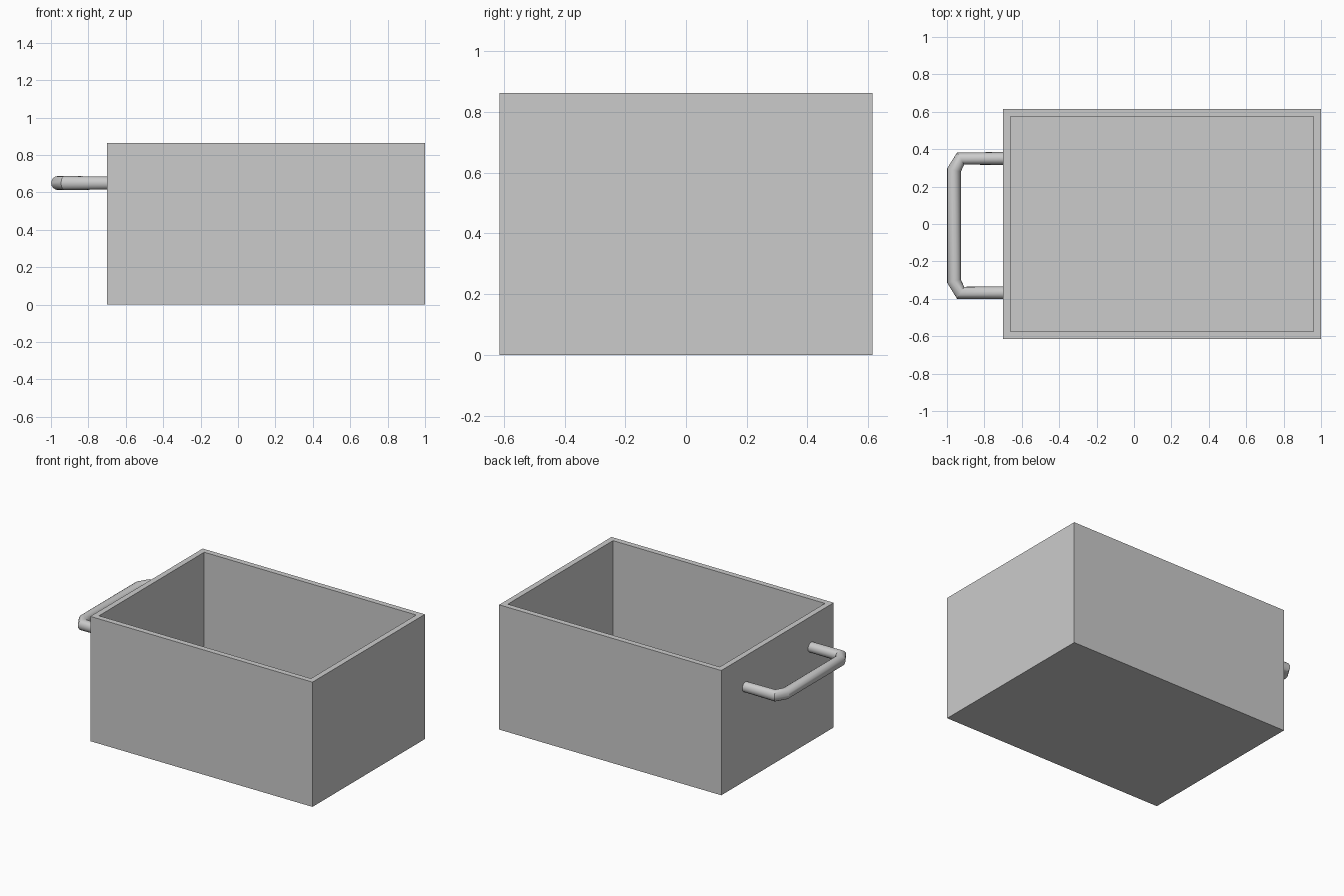
import bpy, bmesh

if "Cube" in bpy.data.objects:
    bpy.data.objects.remove(bpy.data.objects["Cube"])

X0, X1, HALF_Y, HEIGHT, WALL, FLOOR = -0.70, 1.0, 0.614, 0.863, 0.039, 0.01

# Open box: cube with inset top pushed down to leave walls and a thin floor
bm = bmesh.new()
bmesh.ops.create_cube(bm, size=1.0)
bmesh.ops.scale(bm, vec=(X1 - X0, 2 * HALF_Y, HEIGHT), verts=bm.verts)
bmesh.ops.translate(bm, vec=((X0 + X1) / 2, 0, HEIGHT / 2), verts=bm.verts)
top = max(bm.faces, key=lambda f: f.calc_center_median().z)
bmesh.ops.inset_region(bm, faces=[top], thickness=WALL, use_even_offset=True)
ext = bmesh.ops.extrude_discrete_faces(bm, faces=[top])
bmesh.ops.translate(bm, vec=(0, 0, FLOOR - HEIGHT), verts=ext["faces"][0].verts)
bmesh.ops.recalc_face_normals(bm, faces=bm.faces)
mesh = bpy.data.meshes.new("open_box")
bm.to_mesh(mesh)
bm.free()
bpy.context.collection.objects.link(bpy.data.objects.new("open_box", mesh))

# Pull handle: round bar with chamfered corners, ends sunk in the wall
path = [(-0.68, 0.35), (-0.927, 0.35), (-0.9625, 0.288),
        (-0.9625, -0.305), (-0.927, -0.368), (-0.68, -0.368)]
curve = bpy.data.curves.new("handle", "CURVE")
curve.dimensions = "3D"
curve.bevel_depth = 0.0375
curve.bevel_resolution = 6
curve.use_fill_caps = True
spline = curve.splines.new("POLY")
spline.points.add(len(path) - 1)
for i, (p, (x, y)) in enumerate(zip(spline.points, path)):
    p.co = (x, y, 0.65, 1)
    p.radius = 0.92 if i in (0, len(path) - 1) else 1.0
handle = bpy.data.objects.new("handle", curve)
bpy.context.collection.objects.link(handle)
bpy.context.view_layer.objects.active = handle
handle.select_set(True)
bpy.ops.object.convert(target="MESH")
bpy.ops.object.shade_smooth_by_angle()
